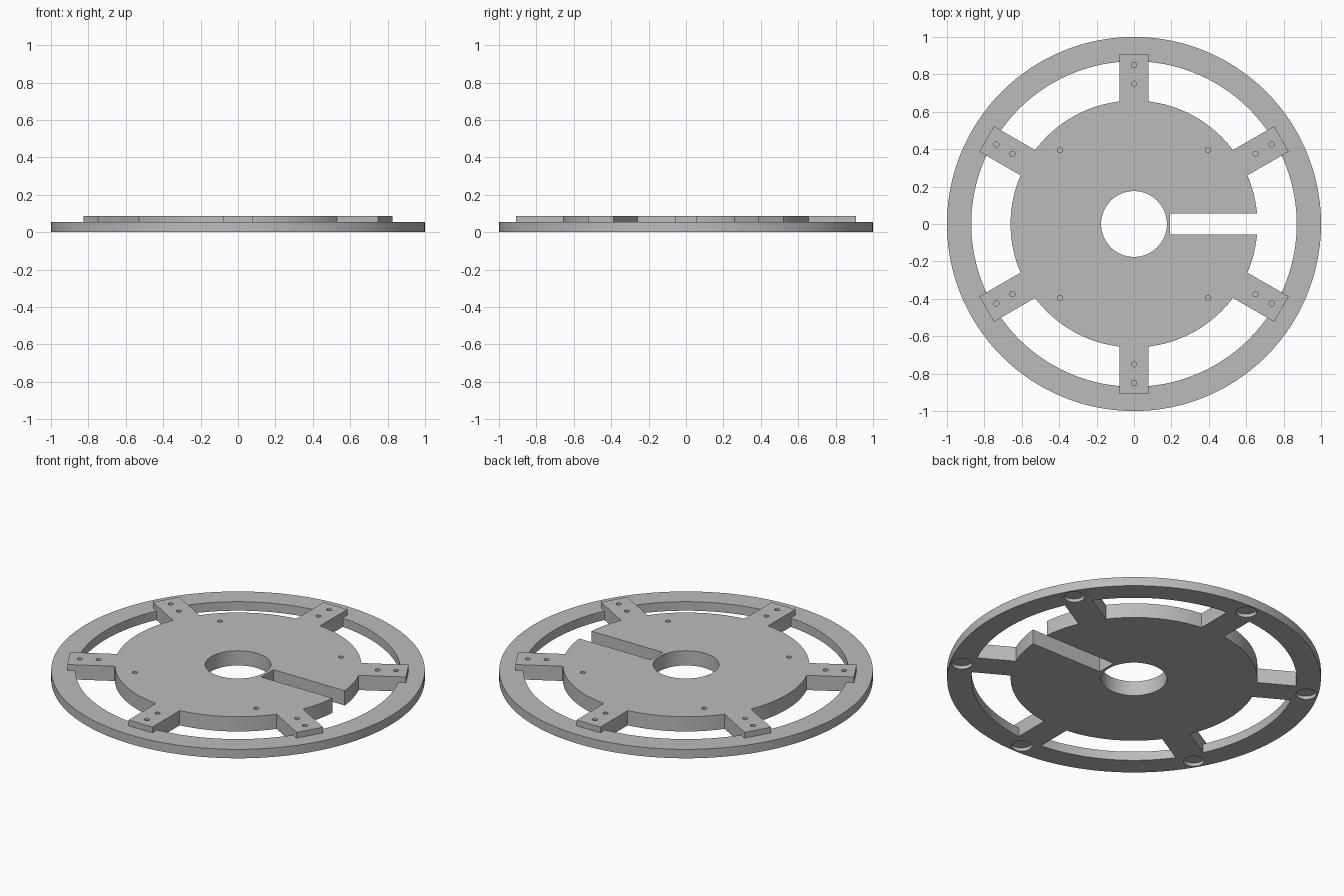
import bpy
import math

cube = bpy.data.objects.get("Cube")
if cube:
    bpy.data.objects.remove(cube, do_unlink=True)

RING_TOP, PLATE_TOP = 0.053, 0.087

grey = bpy.data.materials.new("plain grey")
grey.use_nodes = True
colour = (0.5, 0.5, 0.5, 1)
grey.diffuse_color = colour
grey.node_tree.nodes["Principled BSDF"].inputs["Base Color"].default_value = colour


def cylinder(name, radius, z0, z1, x=0, y=0, sides=128):
    bpy.ops.mesh.primitive_cylinder_add(vertices=sides, radius=radius, depth=z1 - z0,
                                        location=(x, y, (z0 + z1) / 2))
    ob = bpy.context.object
    ob.name = name
    ob.data.materials.append(grey)
    return ob


def bar(name, r0, r1, width, z0, z1, angle=0):
    """Box running outwards from r0 to r1 along the given direction."""
    mid = (r0 + r1) / 2
    bpy.ops.mesh.primitive_cube_add(
        size=1, location=(mid * math.cos(angle), mid * math.sin(angle), (z0 + z1) / 2),
        rotation=(0, 0, angle))
    ob = bpy.context.object
    ob.name = name
    ob.scale = (r1 - r0, width, z1 - z0)
    ob.data.materials.append(grey)
    return ob


def combine(target, tool, operation):
    mod = target.modifiers.new(operation, 'BOOLEAN')
    mod.operation = operation
    mod.solver = 'EXACT'
    mod.object = tool
    bpy.context.view_layer.objects.active = target
    bpy.ops.object.modifier_apply(modifier=mod.name)
    bpy.data.objects.remove(tool, do_unlink=True)


arm_angles = [math.radians(30 + 60 * i) for i in range(6)]

# Outer ring
wheel = cylinder("spoked_mounting_plate", 1.0, 0, RING_TOP, sides=160)
combine(wheel, cylinder("ring_opening", 0.87, -0.1, 0.2, sides=160), 'DIFFERENCE')

# Central disc and six arms that overlap the ring
hub = cylinder("hub_disc", 0.66, 0, PLATE_TOP)
for a in arm_angles:
    combine(hub, bar("arm", 0.4, 0.91, 0.156, 0, PLATE_TOP, a), 'UNION')
combine(wheel, hub, 'UNION')

# Centre bore and side slot
combine(wheel, cylinder("centre_bore", 0.176, -0.1, 0.2, sides=96), 'DIFFERENCE')
combine(wheel, bar("side_slot", 0.192, 0.75, 0.114, -0.1, 0.2), 'DIFFERENCE')

# Blind screw holes on the arms, round pockets under the ring
for a in arm_angles:
    c, s = math.cos(a), math.sin(a)
    for r in (0.75, 0.85):
        combine(wheel, cylinder("screw_hole", 0.014, 0.035, 0.2, r * c, r * s, 24), 'DIFFERENCE')
    combine(wheel, cylinder("pocket", 0.055, -0.1, 0.02, 0.935 * c, 0.935 * s, 48), 'DIFFERENCE')

# Four blind holes on the disc
for x in (-0.396, 0.396):
    for y in (-0.396, 0.396):
        combine(wheel, cylinder("disc_hole", 0.014, 0.035, 0.2, x, y, 24), 'DIFFERENCE')

bpy.ops.object.select_all(action='DESELECT')
wheel.select_set(True)
bpy.context.view_layer.objects.active = wheel
bpy.ops.object.shade_smooth_by_angle(angle=math.radians(30))
